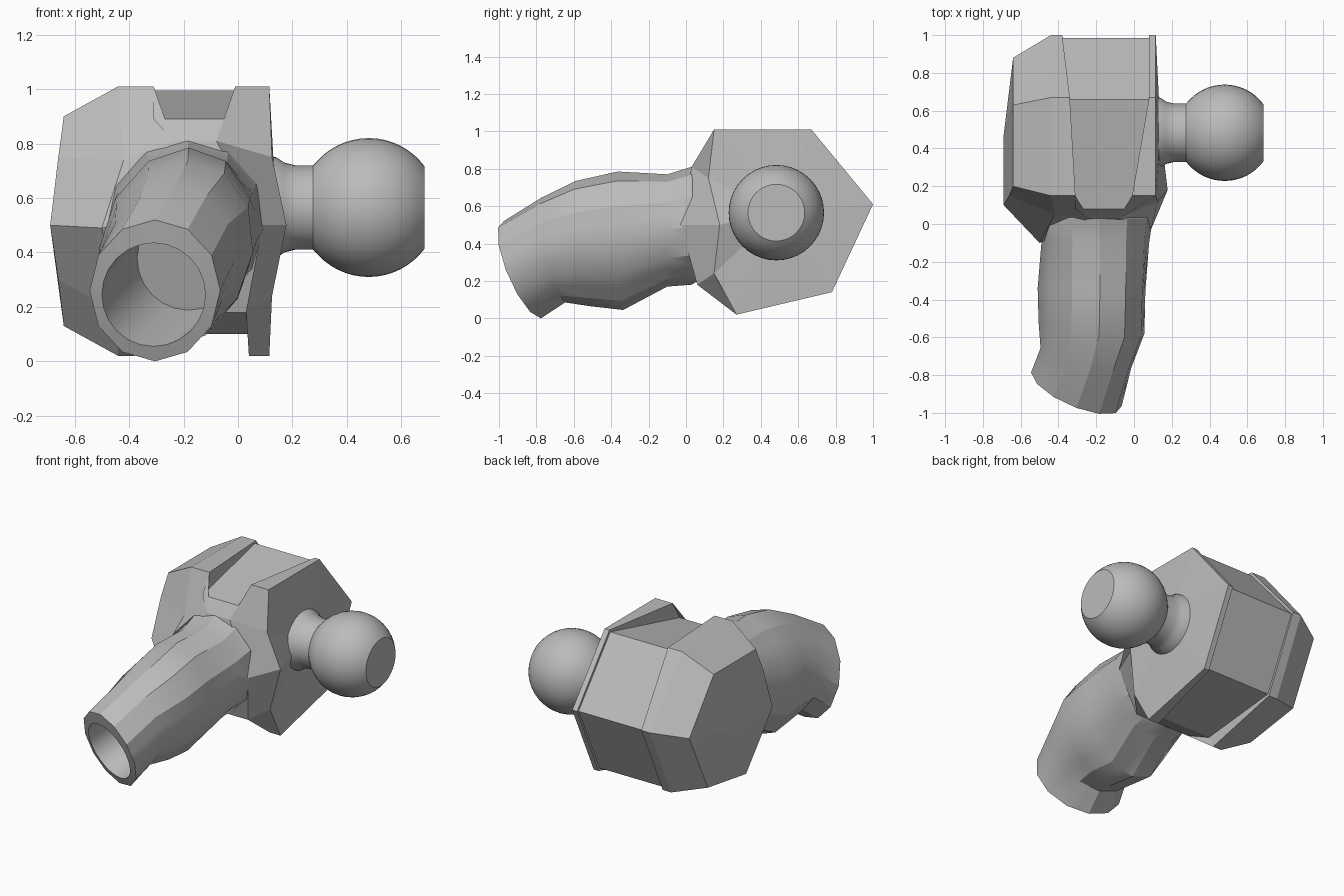
import bpy, bmesh, math
from mathutils import Vector

cube = bpy.data.objects.get("Cube")
if cube:
    bpy.data.objects.remove(cube)

grey = bpy.data.materials.new("light_grey")
grey.use_nodes = True
colour = (0.5, 0.5, 0.5, 1)
grey.diffuse_color = colour
grey.node_tree.nodes["Principled BSDF"].inputs["Base Color"].default_value = colour


def loft(name, rings, start_point=None, end_point=None, smooth=None):
    """Skin closed rings in order; close each end with a face or a fan."""
    bm = bmesh.new()
    loops = [[bm.verts.new(p) for p in ring] for ring in rings]
    n = len(loops[0])
    for a, b in zip(loops, loops[1:]):
        for i in range(n):
            j = (i + 1) % n
            bm.faces.new((a[i], a[j], b[j], b[i]))
    for ring, point in ((loops[0], start_point), (loops[-1], end_point)):
        if point is None:
            bm.faces.new(ring)
        else:
            tip = bm.verts.new(point)
            for i in range(n):
                bm.faces.new((ring[i], ring[(i + 1) % n], tip))
    bmesh.ops.remove_doubles(bm, verts=bm.verts, dist=0.0005)
    bmesh.ops.recalc_face_normals(bm, faces=bm.faces)
    mesh = bpy.data.meshes.new(name)
    bm.to_mesh(mesh)
    bm.free()
    mesh.materials.append(grey)
    obj = bpy.data.objects.new(name, mesh)
    bpy.context.collection.objects.link(obj)
    if smooth:
        bpy.ops.object.select_all(action='DESELECT')
        obj.select_set(True)
        bpy.context.view_layer.objects.active = obj
        bpy.ops.object.shade_smooth_by_angle(angle=math.radians(smooth))
    return obj


def section(xs, profile):
    """Place a side profile of (y, z) points at an x per point."""
    return [(x, y, z) for x, (y, z) in zip(xs, profile)]


# Shoulder block: side profiles stacked across, with a recessed middle band.
# Each profile is the outline (top, back, bottom) plus three points of the
# front, which slopes in to the collar (bottom, middle, top).
outline = [(.15, 1.01), (.67, 1.01), (1, .61), (.78, .14), (.27, .02)]
sunken = [(.08, .89), (.66, .995), (.985, .605), (.77, .155), (.23, .1)]
chamfer = [(.2, .9), (.63, .9), (.88, .58), (.69, .19), (.3, .13)]
collar = [(.06, .18), (-.03, .5), (.03, .81)]
band_right = [-.31, -.34, -.38, -.38, -.38, -.36, -.42, -.24]
band_left = [-.01, .08, .08, .08, .04, .03, .09, -.08]
loft("shoulder_block", [
    section([-.64] * 5 + [-.66, -.69, -.66],
            chamfer + [(.2, .3), (.1, .5), (.15, .75)]),
    section([-.44] * 6 + [-.5, -.42],
            outline + [(.08, .18), (-.1, .49), (.05, .74)]),
    section(band_right, outline + collar),
    section(band_right, sunken + collar),
    section(band_left, sunken + collar),
    section(band_left, outline + collar),
    section([.115] * 5 + [.125, .178, .125],
            outline + [(.15, .24), (.18, .5), (.12, .75)]),
], start_point=(-.69, .47, .5), end_point=(.14, .5, .57))

# Sleeve: faceted rings, leaning towards the slanted cuff, with a round socket
SIDES = 24
LEAN = Vector((.37, 1, .38))


def sleeve_ring(y, cx, cz, rx, rz, lean=0, skew=0, facets=True):
    ring = []
    for i in range(SIDES):
        a = math.tau * i / SIDES
        r = math.cos(math.pi / 12) if facets and i % 2 else 1
        dx, dz = rx * r * math.cos(a), rz * r * math.sin(a)
        ring.append((cx + dx + skew * dz,
                     y - lean * (LEAN.x * dx + LEAN.z * dz), cz + dz))
    return ring


socket = sleeve_ring(-.875, -.31, .245, .19, .19, 1, facets=False)
socket_floor = [Vector(p) + LEAN * .35 for p in socket]
loft("sleeve", [
    sleeve_ring(.16, -.2, .51, .28, .25),
    sleeve_ring(.03, -.2, .495, .3, .315, 0, .05),
    sleeve_ring(-.1, -.205, .47, .285, .3, 0, .08),
    sleeve_ring(-.35, -.225, .415, .285, .37, .1, .12),
    sleeve_ring(-.55, -.225, .4, .28, .335, .3, .12),
    sleeve_ring(-.71, -.255, .365, .24, .28, .6, .08),
    sleeve_ring(-.875, -.305, .26, .24, .26, 1),
    socket,
    socket_floor,
], smooth=28)

# Ball joint: lathe of a flared neck and a ball with a flat tip
BALL_X, RADIUS = .48, .255
profile = [(.1, .19), (.14, .185), (.17, .165), (.21, .155), (.276, .155)]
first = math.acos((.276 - BALL_X) / RADIUS)
last = math.acos((.685 - BALL_X) / RADIUS)
for k in range(1, 17):
    a = first + (last - first) * k / 16
    profile.append((BALL_X + RADIUS * math.cos(a), RADIUS * math.sin(a)))
turns = [math.tau * i / 40 for i in range(40)]
loft("ball_joint", [
    [(x, .483 + r * math.cos(t), .565 + r * math.sin(t)) for t in turns]
    for x, r in profile
], smooth=28)
